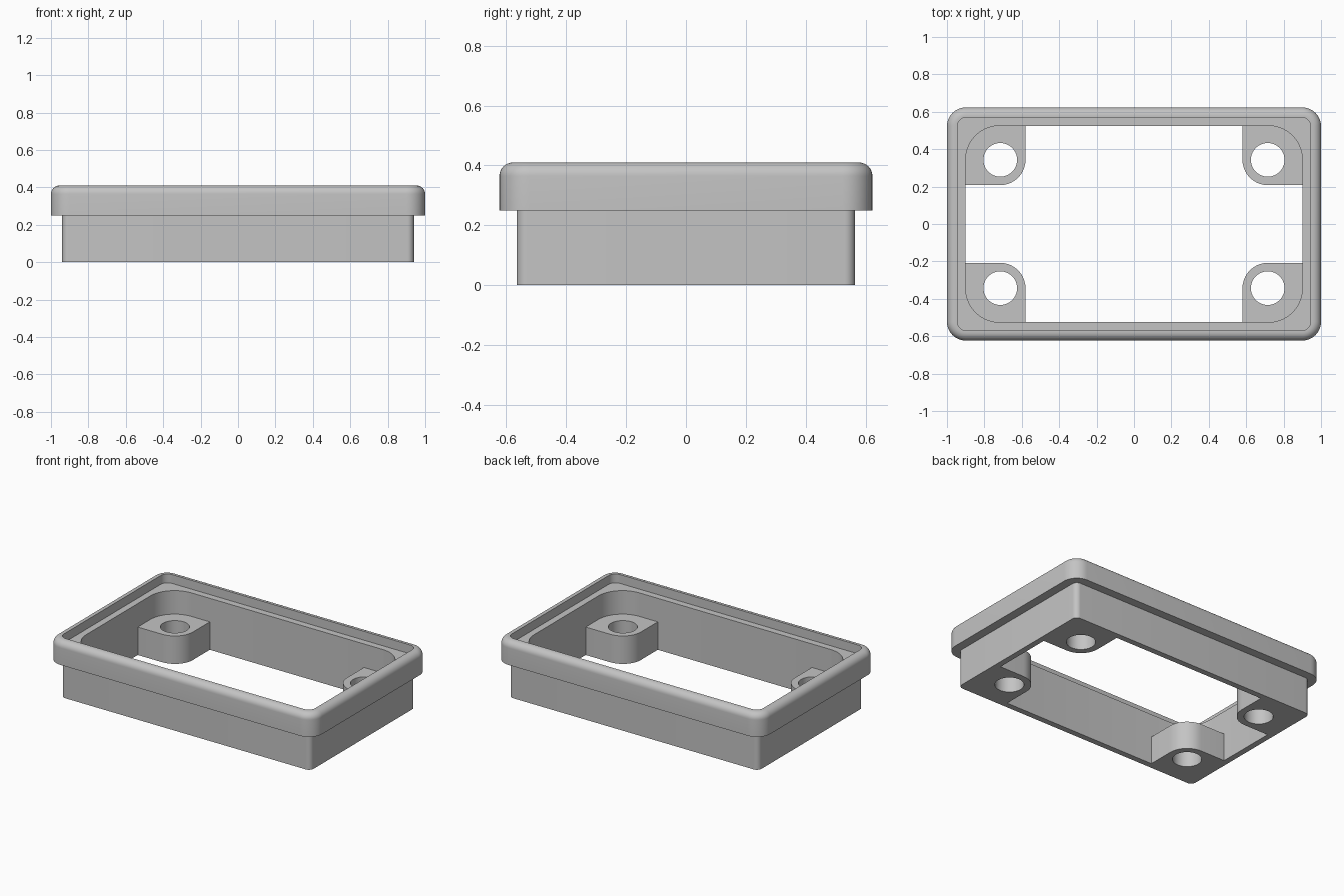
import bpy, bmesh
from math import cos, sin, pi, radians

cube = bpy.data.objects.get("Cube")
if cube:
    bpy.data.objects.remove(cube, do_unlink=True)

grey = bpy.data.materials.new("light_grey")
grey.use_nodes = True
grey.diffuse_color = (0.55, 0.55, 0.55, 1)
grey.node_tree.nodes["Principled BSDF"].inputs["Base Color"].default_value = (0.55, 0.55, 0.55, 1)

SEG = 10                                 # segments per quarter turn
TOP, FLANGE_Z, LEDGE_Z, BOSS_Z = 0.41, 0.25, 0.35, 0.19
IN_X, IN_Y, IN_R = 0.90, 0.525, 0.18     # through opening


def arc(cx, cy, r, start, sweep, n=SEG):
    return [(cx + r * cos(start + sweep * i / n), cy + r * sin(start + sweep * i / n))
            for i in range(n + 1)]


def rounded_rect(hx, hy, r):
    centres = [(1, 1), (-1, 1), (-1, -1), (1, -1)]
    return [p for k, (sx, sy) in enumerate(centres)
            for p in arc(sx * (hx - r), sy * (hy - r), r, k * pi / 2, pi / 2)]


def make_object(name, bm):
    bmesh.ops.recalc_face_normals(bm, faces=bm.faces[:])
    mesh = bpy.data.meshes.new(name)
    bm.to_mesh(mesh)
    bm.free()
    mesh.materials.append(grey)
    ob = bpy.data.objects.new(name, mesh)
    bpy.context.collection.objects.link(ob)
    bpy.ops.object.select_all(action='DESELECT')
    ob.select_set(True)
    bpy.context.view_layer.objects.active = ob
    bpy.ops.object.shade_smooth_by_angle(angle=radians(30))
    return ob


# Frame: rounded rectangles lofted up the outside, over the lip and down the inside
FILLET = 0.045
sections = [(0.94, 0.565, 0.035, 0), (0.94, 0.565, 0.035, FLANGE_Z), (1, 0.623, 0.1, FLANGE_Z)]
for i in range(9):
    a = i / 8 * pi / 2
    d = FILLET * (1 - cos(a))
    sections.append((1 - d, 0.623 - d, 0.1 - d, TOP - FILLET * (1 - sin(a))))
sections += [(0.945, 0.57, 0.05, TOP), (0.945, 0.57, 0.05, LEDGE_Z),
             (IN_X, IN_Y, IN_R, LEDGE_Z), (IN_X, IN_Y, IN_R, 0)]

bm = bmesh.new()
rings = [[bm.verts.new((x, y, z)) for x, y in rounded_rect(hx, hy, r)]
         for hx, hy, r, z in sections]
for j, ring in enumerate(rings):
    nxt = rings[(j + 1) % len(rings)]
    for i in range(len(ring)):
        k = (i + 1) % len(ring)
        bm.faces.new((ring[i], ring[k], nxt[k], nxt[i]))
make_object("flanged_frame", bm)

# Screw bosses: one corner outline with a hole, extruded and mirrored
HOLE_X, HOLE_Y, BOSS_R, HOLE_R = 0.715, 0.343, 0.135, 0.09
outline = ([(IN_X, HOLE_Y - BOSS_R)]
           + arc(IN_X - IN_R, IN_Y - IN_R, IN_R, 0, pi / 2)
           + [(HOLE_X - BOSS_R, IN_Y)]
           + arc(HOLE_X, HOLE_Y, BOSS_R, pi, pi / 2))
hole = arc(HOLE_X, HOLE_Y, HOLE_R, 0, 2 * pi, 4 * SEG)[:-1]

bm = bmesh.new()
edges = []
for loop in (outline, hole):
    verts = [bm.verts.new((x, y, 0)) for x, y in loop]
    edges += [bm.edges.new((verts[i - 1], verts[i])) for i in range(len(verts))]
bmesh.ops.triangle_fill(bm, edges=edges, use_beauty=True)
extruded = bmesh.ops.extrude_face_region(bm, geom=bm.faces[:], use_keep_orig=True)
bmesh.ops.translate(bm, vec=(0, 0, BOSS_Z),
                    verts=[g for g in extruded["geom"] if isinstance(g, bmesh.types.BMVert)])
bosses = make_object("screw_bosses", bm)
mirror = bosses.modifiers.new("four_corners", 'MIRROR')
mirror.use_axis = (True, True, False)
mirror.use_mirror_merge = False
